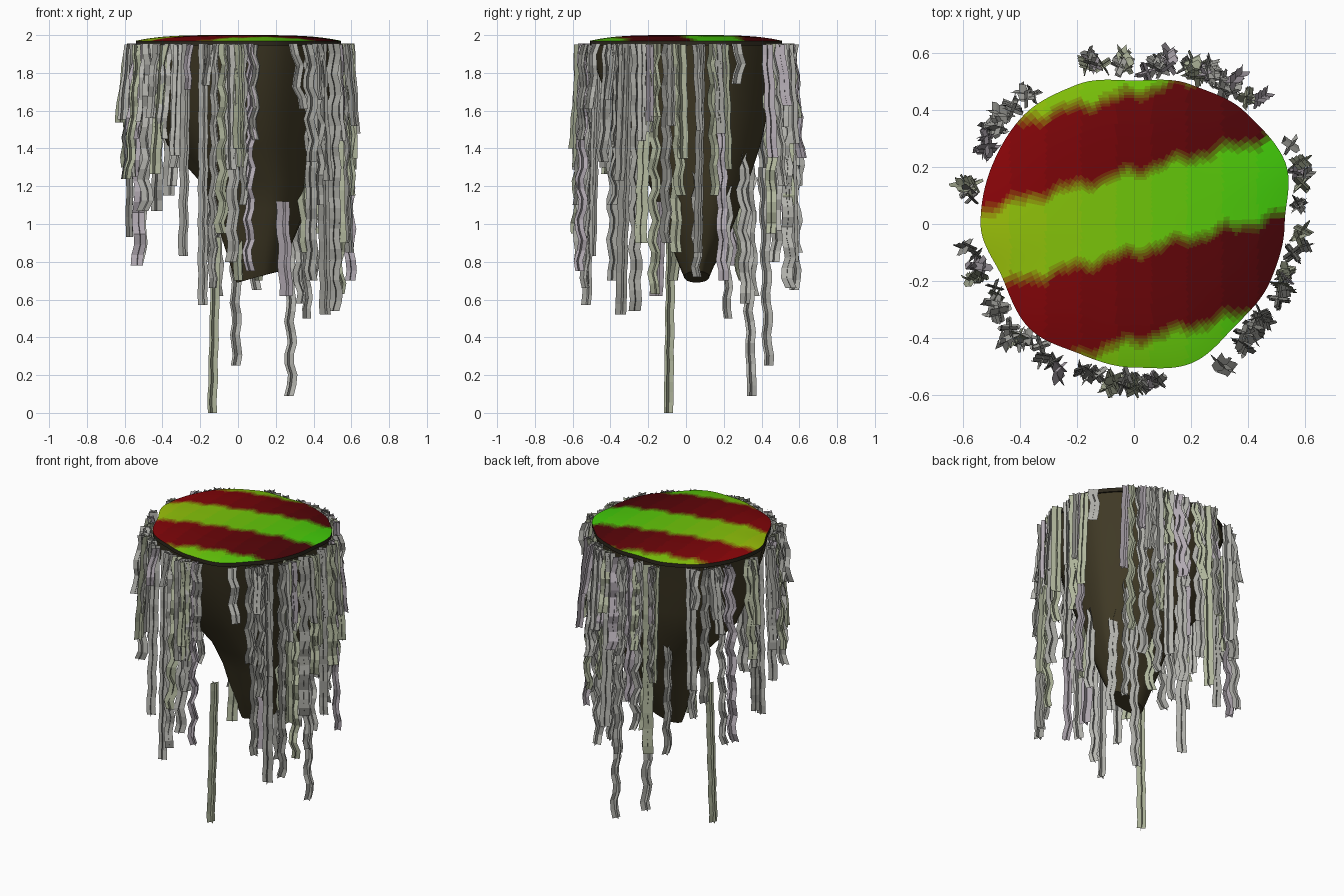
import bpy, bmesh, math, random
from mathutils import Vector

if "Cube" in bpy.data.objects:
    bpy.data.objects.remove(bpy.data.objects["Cube"])

random.seed(4)


def lin(c):
    return tuple((v / 255) ** 2.2 for v in c) + (1,)


def material(name, rgb):
    m = bpy.data.materials.new(name)
    m.diffuse_color = lin(rgb)
    m.use_nodes = True
    m.node_tree.nodes["Principled BSDF"].inputs["Base Color"].default_value = m.diffuse_color
    return m


def finish(bm, name, mats, smooth=None):
    if smooth:
        bmesh.ops.recalc_face_normals(bm, faces=bm.faces)
    me = bpy.data.meshes.new(name)
    bm.to_mesh(me)
    bm.free()
    for m in mats:
        me.materials.append(m)
    ob = bpy.data.objects.new(name, me)
    bpy.context.collection.objects.link(ob)
    if smooth:
        bpy.ops.object.select_all(action='DESELECT')
        ob.select_set(True)
        bpy.context.view_layer.objects.active = ob
        bpy.ops.object.shade_smooth_by_angle(angle=math.radians(smooth))
    return ob


def bridge(bm, a, b):
    n = len(a)
    return [bm.faces.new((a[i], a[(i + 1) % n], b[(i + 1) % n], b[i])) for i in range(n)]


# Irregular outline of the cap: radius every 22.5 degrees
RADII = [.53, .575, .555, .53, .505, .53, .545, .54,
         .54, .50, .52, .495, .505, .53, .505, .52]


def rim(deg):
    t = (deg % 360) / 22.5
    i = int(t)
    f = t - i
    f = f * f * (3 - 2 * f)
    return RADII[i % 16] * (1 - f) + RADII[(i + 1) % 16] * f


# Tapering core under the cap: z, centre x, centre y, x scale, y scale
CORE = [(1.96, 0, 0, .99, .99), (1.8, 0, 0, .93, .92), (1.6, .01, .02, .85, .82),
        (1.42, .03, .04, .75, .70), (1.22, .1, .065, .55, .52), (1.08, .115, .07, .46, .42),
        (.92, .105, .065, .35, .31), (.78, .105, .055, .25, .18), (.72, .105, .055, .21, .13)]
N = 48
bm = bmesh.new()
rings = []
for z, cx, cy, sx, sy in CORE:
    ring = []
    for i in range(N):
        a = 2 * math.pi * i / N
        r = rim(math.degrees(a))
        dz = .03 * math.cos(a) if z < .8 else 0
        ring.append(bm.verts.new((cx + r * sx * math.cos(a), cy + r * sy * math.sin(a), z + dz)))
    rings.append(ring)
for a, b in zip(rings, rings[1:]):
    bridge(bm, a, b)
bm.faces.new(rings[0])
bm.faces.new(rings[-1])
finish(bm, "core", [material("dark_bark", (66, 60, 42))], 50)

# Domed cap with slanting red and green stripes, blended at the borders
COLS, STEPS = 9, 6
cap_mats = []
for c in range(COLS):
    t = c / (COLS - 1)
    red = [138 - 66 * t, 13, 17]
    green = [152 - 84 * t, 190 + 10 * t, 18]
    for s in range(STEPS):
        k = s / (STEPS - 1)
        cap_mats.append(material(f"stripe_{c}_{s}",
                                 [p * (1 - k) + q * k for p, q in zip(red, green)]))
edge_mat = len(cap_mats)
cap_mats.append(material("cap_edge", (48, 44, 34)))

bm = bmesh.new()
M, K = 160, 48
rings = []
for k in range(K + 1):
    s = 1 - k / (K + 1)
    z = 2.0 - .03 * s ** 4
    rings.append([bm.verts.new((s * rim(360 * i / M) * math.cos(2 * math.pi * i / M),
                                s * rim(360 * i / M) * math.sin(2 * math.pi * i / M), z))
                  for i in range(M)])
top = []
for a, b in zip(rings, rings[1:]):
    top += bridge(bm, a, b)
top.append(bm.faces.new(rings[-1]))
lower = [bm.verts.new((v.co.x, v.co.y, 1.945)) for v in rings[0]]
for f in bridge(bm, rings[0], lower) + [bm.faces.new(lower)]:
    f.material_index = edge_mat
for f in top:
    p = f.calc_center_median()
    v = p.y - .25 * p.x + .012 * math.sin(p.x * 34) + .006 * math.sin(p.x * 75)
    d = min(abs(v - e) for e in (-.41, -.1, .185, .46))
    is_red = -.41 < v < -.1 or .185 < v < .46
    blend = max(0, min(1, .5 + (-d if is_red else d) / .06))
    col = min(COLS - 1, max(0, int((p.x + .56) / 1.12 * COLS)))
    f.material_index = col * STEPS + round(blend * (STEPS - 1))
finish(bm, "striped_cap", cap_mats, 40)

# Hanging strips: two crooked ribbons crossing along their middle
strip_mats = [material("strip_grey", (180, 180, 174)), material("strip_green", (174, 180, 154)),
              material("strip_mauve", (176, 168, 176)), material("strip_dark", (158, 158, 152))]


def strip(bm, x, y, top, bottom, width, lean, wave):
    ang = math.atan2(y, x)
    out = Vector((math.cos(ang), math.sin(ang), 0))
    side = Vector((-out.y, out.x, 0))
    tw = math.pi / 4 + random.uniform(-.5, .5)
    u = (out * math.cos(tw) + side * math.sin(tw)) * width / 2
    w = (side * math.cos(tw) - out * math.sin(tw)) * width / 2
    drift = random.uniform(-.02, .02)
    n = max(2, round((top - bottom) / .055))
    mat = random.choice((0, 0, 1, 2, 3))
    phase = random.uniform(0, 6)
    path = []
    for i in range(n + 1):
        t = i / n
        c = Vector((x, y, top + (bottom - top) * t)) + out * lean * t + side * drift * t
        path.append(c + side * wave * math.sin(i * 1.9 + phase)
                    + out * wave * math.cos(i * 1.6 + phase))
    for d in (u, w):
        rows = [(bm.verts.new(c - d), bm.verts.new(c), bm.verts.new(c + d)) for c in path]
        for a, b in zip(rows, rows[1:]):
            for j in (0, 1):
                bm.faces.new((a[j], a[j + 1], b[j + 1], b[j])).material_index = mat


# Rim strips: angle, lower end
RIM = [(8, .85), (13, 1.15), (18, .70), (27, 1.74), (48, .95), (53, 1.2), (57, .8), (62, .66),
       (67, 1.1), (72, .8), (80, .65), (85, 1.0), (95, .85), (101, .7), (107, 1.2), (128, 1.15),
       (137, 1.07), (145, .79), (152, .78), (166, 1.3), (171, .93), (190, 1.25), (196, 1.45),
       (207, 1.4), (213, 1.07), (220, 1.37), (227, 1.45), (233, 1.3), (240, .83), (250, .57),
       (257, .66), (263, .95), (268, .8), (273, 1.1), (277, .75), (302, 1.61), (315, .7),
       (320, 1.1), (325, .52), (333, .54), (338, .9), (343, .63), (350, .9), (355, 1.15)]
bm = bmesh.new()
for deg, bottom in RIM:
    a = math.radians(deg)
    r = rim(deg) + random.uniform(.025, .05)
    strip(bm, r * math.cos(a), r * math.sin(a), 1.955, bottom, random.uniform(.05, .066),
          random.uniform(.0, .045), random.choice((.003, .008, .012)))
    # shorter companion beside it
    if deg not in (27, 302):
        a += math.radians(random.choice((-2.5, 2.5)))
        r += random.uniform(-.005, .02)
        strip(bm, r * math.cos(a), r * math.sin(a), 1.95, random.uniform(1.2, 1.75),
              random.uniform(.045, .065), random.uniform(.01, .06), random.choice((.003, .01)))
finish(bm, "rim_strips", strip_mats)

# Inner strips rooted on the core: x, y, top, bottom, width, wave
INNER = [(-.115, -.08, .93, 0, .055, .002), (.275, .32, 1.1, .09, .055, .008),
         (-.02, .41, 1.3, .25, .06, .007), (.235, -.14, 1.12, .62, .075, .004),
         (0, -.04, .96, .70, .065, .003), (.34, .22, 1.2, .5, .055, .008),
         (-.14, .15, 1.3, .8, .055, .008), (.1, .27, 1.15, .7, .055, .01),
         (.38, .06, 1.3, .72, .055, .01), (-.1, .33, 1.4, .62, .055, .008),
         (.31, .3, 1.4, .58, .055, .01), (-.33, -.15, 1.57, 1.2, .055, .003),
         (.34, -.05, 1.3, .85, .06, .006)]
bm = bmesh.new()
for x, y, t, b, w, wave in INNER:
    strip(bm, x, y, t, b, w, .025, wave)
finish(bm, "inner_strips", strip_mats)
